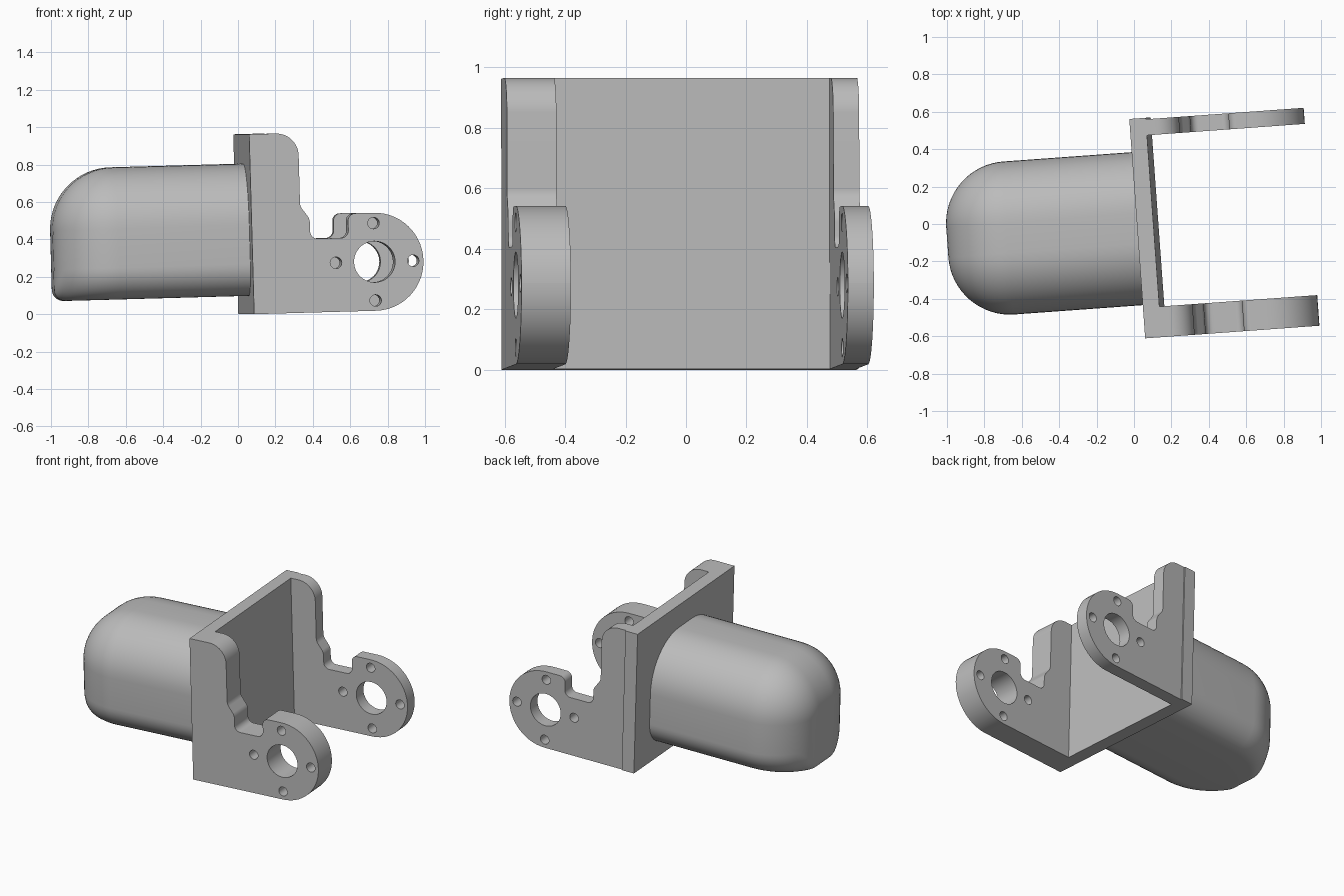
import bpy, bmesh, math
from mathutils import Matrix, Vector

cube = bpy.data.objects.get("Cube")
if cube:
    bpy.data.objects.remove(cube, do_unlink=True)

grey = bpy.data.materials.new("plain_grey")
grey.use_nodes = True
COLOUR = (0.5, 0.5, 0.5, 1)
grey.diffuse_color = COLOUR
grey.node_tree.nodes["Principled BSDF"].inputs["Base Color"].default_value = COLOUR

# The whole part sits slightly turned and pitched
POSE = (Matrix.Translation((0.044, -0.023, 0))
        @ Matrix.Rotation(math.radians(4.15), 4, 'Z')
        @ Matrix.Rotation(math.radians(-1.6), 4, 'Y'))
HEIGHT = 0.962
HALF = 0.588
PLATE = 0.088


def rounded(corners, steps=10):
    """Closed outline from (x, y, radius) corners."""
    out = []
    for i, (x, y, r) in enumerate(corners):
        p = Vector((x, y))
        a = (Vector(corners[i - 1][:2]) - p).normalized()
        b = (Vector(corners[(i + 1) % len(corners)][:2]) - p).normalized()
        if r == 0:
            out += [p] * (steps + 1)
            continue
        half = a.angle(b) / 2
        centre = p + (a + b).normalized() * r / math.sin(half)
        start = p + a * r / math.tan(half) - centre
        end = p + b * r / math.tan(half) - centre
        turn = math.pi - 2 * half
        for k in range(steps + 1):
            t = k / steps
            out.append(centre + (start * math.sin((1 - t) * turn)
                                 + end * math.sin(t * turn)) / math.sin(turn))
    return out


def circle(x, y, r, n=40):
    return [Vector((x + r * math.cos(k * math.tau / n),
                    y + r * math.sin(k * math.tau / n))) for k in range(n)]


def finish(obj):
    """Weld, pose and shade a mesh part."""
    bm = bmesh.new()
    bm.from_mesh(obj.data)
    bmesh.ops.remove_doubles(bm, verts=bm.verts, dist=0.0005)
    bmesh.ops.recalc_face_normals(bm, faces=bm.faces)
    bm.transform(POSE @ obj.matrix_world)
    bm.to_mesh(obj.data)
    bm.free()
    obj.matrix_world = Matrix.Identity(4)
    obj.data.materials.clear()
    obj.data.materials.append(grey)
    bpy.ops.object.select_all(action='DESELECT')
    obj.select_set(True)
    bpy.context.view_layer.objects.active = obj
    bpy.ops.object.shade_smooth_by_angle(angle=math.radians(30))


def slab(name, loops, y0, y1):
    """Upright x-z outline with holes, filled between y0 and y1."""
    curve = bpy.data.curves.new(name, 'CURVE')
    curve.dimensions = '2D'
    curve.fill_mode = 'BOTH'
    curve.extrude = (y1 - y0) / 2
    for loop in loops:
        pts = [p for i, p in enumerate(loop) if (p - loop[i - 1]).length > 1e-5]
        spline = curve.splines.new('POLY')
        spline.points.add(len(pts) - 1)
        for point, p in zip(spline.points, pts):
            point.co = (p.x, p.y, 0, 1)
        spline.use_cyclic_u = True
    obj = bpy.data.objects.new(name, curve)
    bpy.context.collection.objects.link(obj)
    bpy.ops.object.select_all(action='DESELECT')
    obj.select_set(True)
    bpy.context.view_layer.objects.active = obj
    bpy.ops.object.convert(target='MESH')
    obj = bpy.context.view_layer.objects.active
    obj.matrix_world = (Matrix.Translation((0, (y0 + y1) / 2, 0))
                        @ Matrix.Rotation(math.pi / 2, 4, 'X'))
    finish(obj)


# Mounting plate
slab("mounting_plate", [rounded([(0, 0, 0), (PLATE, 0, 0),
                                 (PLATE, HEIGHT, 0), (0, HEIGHT, 0)])], -HALF, HALF)

# Side arms with a notch, a round eye and bolt holes
EYE = 0.262
EYE_X = 0.653
arm = rounded([
    (PLATE, 0, 0),
    (EYE_X + EYE, 0, EYE * 0.999), (EYE_X + EYE, 2 * EYE, EYE * 0.999),
    (0.517, 2 * EYE, 0.04), (0.517, 0.394, 0.04),
    (0.312, 0.394, 0.04), (0.312, 0.5, 0.06), (0.262, 0.57, 0.06),
    (0.262, HEIGHT, 0.12), (PLATE, HEIGHT, 0)], 14)
holes = [circle(EYE_X, EYE, 0.11)]
for k in range(4):
    a = k * math.pi / 2
    holes.append(circle(EYE_X + 0.207 * math.cos(a), EYE + 0.207 * math.sin(a), 0.031, 20))
slab("right_arm", [arm] + holes, -HALF, -0.424)
slab("left_arm", [arm] + holes, 0.494, 0.58)

# Rounded housing, lofted from its domed end to the plate
R, WIDE, LOW, TOP, END = 0.33, 0.41, 0.098, 0.805, -1.032
LIP = 0.06
bm = bmesh.new()
rings = []
STEPS = 16
for k in range(STEPS + 2):
    theta = min(k / STEPS, 1) * math.pi / 2
    s = R * math.sin(theta)
    d = R * (1 - math.cos(theta))
    x = 0.01 if k > STEPS else END + d
    h = WIDE - R + s
    top = TOP - R + s
    dip = max(LIP - d, 0)
    low = LOW + LIP - math.sqrt(LIP ** 2 - dip ** 2)
    r_low = min(0.17, s)
    section = rounded([(-h, low, r_low), (h, low, r_low), (h, top, s), (-h, top, s)], 12)
    rings.append([bm.verts.new((x, p.x, p.y)) for p in section])
for a, b in zip(rings, rings[1:]):
    for i in range(len(a)):
        bm.faces.new((a[i - 1], a[i], b[i], b[i - 1]))
bm.faces.new(rings[0])
bm.faces.new(rings[-1])
mesh = bpy.data.meshes.new("housing")
bm.to_mesh(mesh)
bm.free()
housing = bpy.data.objects.new("housing", mesh)
bpy.context.collection.objects.link(housing)
finish(housing)
